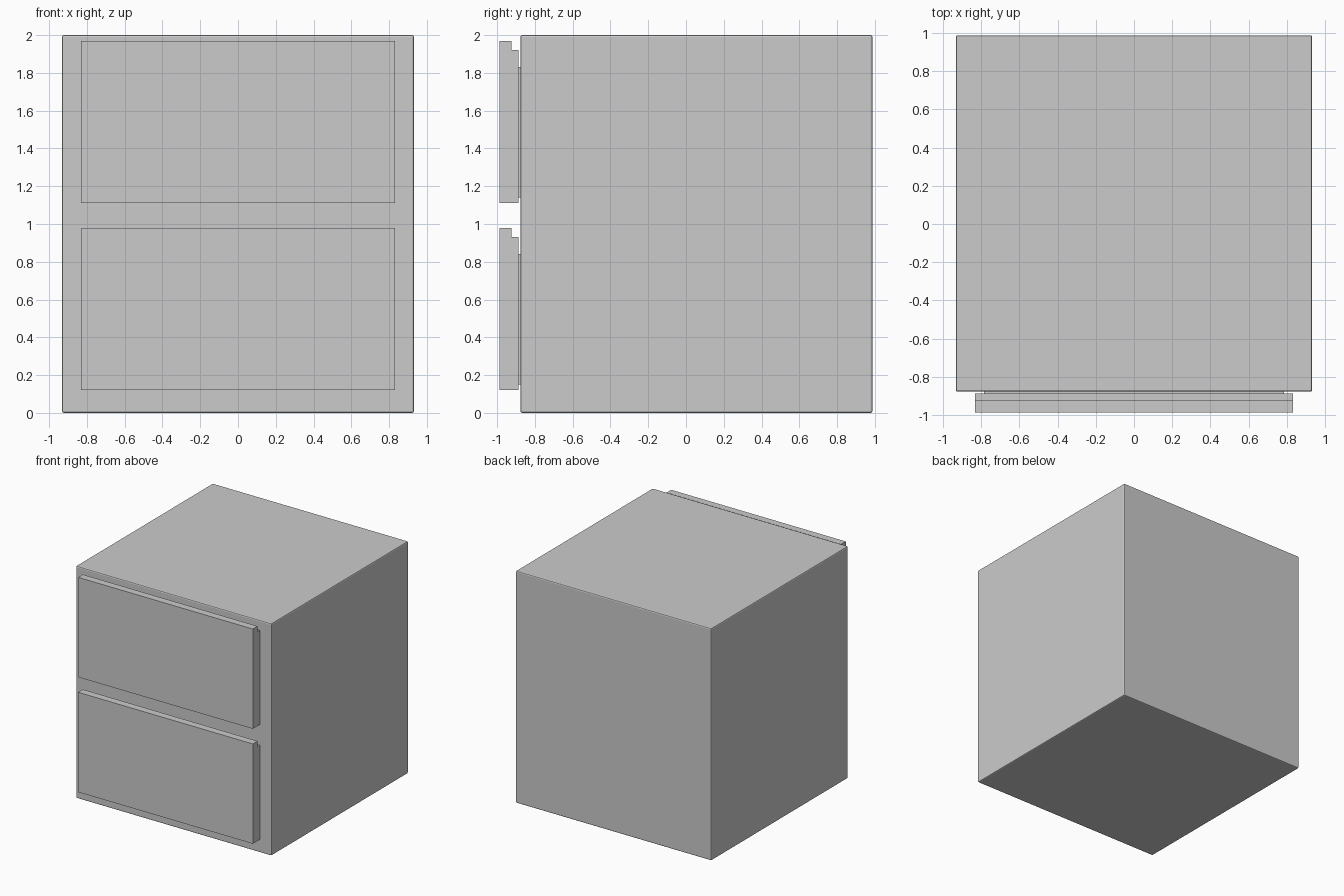
import bpy, bmesh

if "Cube" in bpy.data.objects:
    bpy.data.objects.remove(bpy.data.objects["Cube"])


def extrude_profile(name, profile, half_width):
    """Extrude a closed (y, z) profile symmetrically along x."""
    bm = bmesh.new()
    face = bm.faces.new([bm.verts.new((-half_width, y, z)) for y, z in profile])
    res = bmesh.ops.extrude_face_region(bm, geom=[face])
    verts = [g for g in res["geom"] if isinstance(g, bmesh.types.BMVert)]
    bmesh.ops.translate(bm, verts=verts, vec=(2 * half_width, 0, 0))
    bmesh.ops.recalc_face_normals(bm, faces=bm.faces)
    mesh = bpy.data.meshes.new(name)
    bm.to_mesh(mesh)
    bm.free()
    obj = bpy.data.objects.new(name, mesh)
    bpy.context.collection.objects.link(obj)
    return obj


def rect(y0, y1, z0, z1):
    return [(y0, z0), (y1, z0), (y1, z1), (y0, z1)]


# Cabinet body with slightly softened edges
body = extrude_profile("cabinet_body", rect(-0.877, 0.987, 0.0, 2.0), 0.932)
bevel = body.modifiers.new("soft_edges", "BEVEL")
bevel.width = 0.01
bevel.segments = 2

# Two drawers: a front panel with a stepped finger lip and a mounting block
for label, z in (("lower", 0.12), ("upper", 1.11)):
    front = [(-0.987, z), (-0.887, z), (-0.887, z + 0.81),
             (-0.923, z + 0.81), (-0.923, z + 0.86), (-0.987, z + 0.86)]
    extrude_profile(label + "_drawer_front", front, 0.832)
    extrude_profile(label + "_drawer_mount",
                    rect(-0.887, -0.87, z + 0.03, z + 0.72), 0.785)
